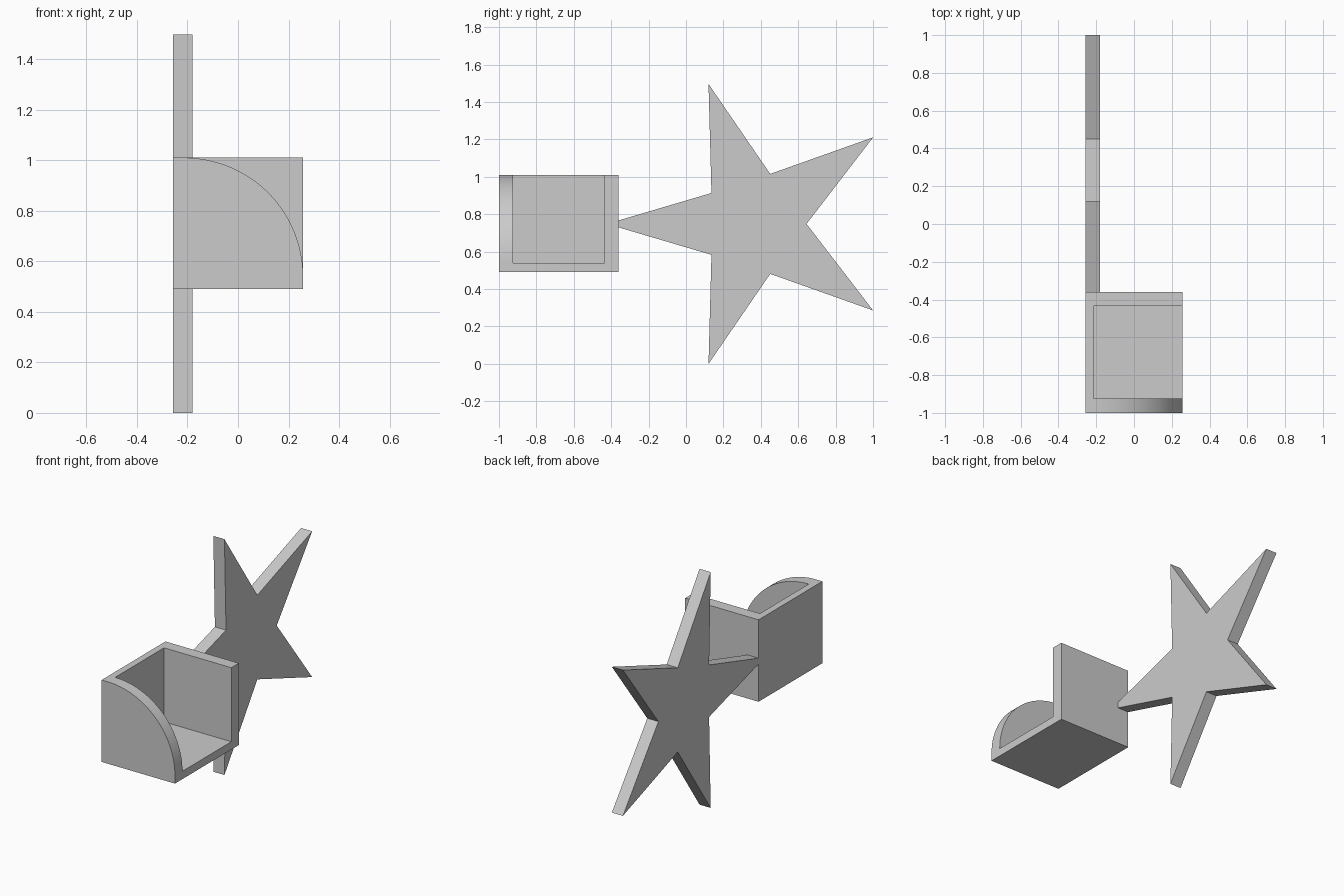
import bpy, bmesh
from math import sin, cos, pi

if "Cube" in bpy.data.objects:
    bpy.data.objects.remove(bpy.data.objects["Cube"])


def prism(name, points, direction):
    """Extrude a closed planar polygon along a direction."""
    bm = bmesh.new()
    face = bm.faces.new([bm.verts.new(p) for p in points])
    ext = bmesh.ops.extrude_face_region(bm, geom=[face])
    bmesh.ops.translate(bm, vec=direction,
                        verts=[g for g in ext["geom"] if isinstance(g, bmesh.types.BMVert)])
    bmesh.ops.recalc_face_normals(bm, faces=bm.faces)
    mesh = bpy.data.meshes.new(name)
    bm.to_mesh(mesh)
    bm.free()
    obj = bpy.data.objects.new(name, mesh)
    bpy.context.collection.objects.link(obj)
    return obj


def box(name, x0, x1, y0, y1, z0, z1):
    return prism(name, [(x0, y0, z0), (x1, y0, z0), (x1, y0, z1), (x0, y0, z1)],
                 (0, y1 - y0, 0))


def cut(target, cutter):
    mod = target.modifiers.new("cut", 'BOOLEAN')
    mod.operation, mod.solver, mod.object = 'DIFFERENCE', 'EXACT', cutter
    bpy.context.view_layer.objects.active = target
    bpy.ops.object.modifier_apply(modifier=mod.name)
    bpy.data.objects.remove(cutter)


X0, X1 = -0.2575, 0.2575        # holder sides
Y0, Y1 = -1.0, -0.36            # holder front and back
Z0, Z1 = 0.49, 1.01             # holder bottom and top
WALL, SIDE, FLOOR = 0.075, 0.043, 0.05

# Open holder: block hollowed out from the top and the right
holder = box("holder", X0, X1, Y0, Y1, Z0, Z1)
xi, zi = X0 + SIDE, Z0 + FLOOR
cut(holder, box("cavity_cutter", xi, X1 + 0.1, Y0 + WALL, Y1 - WALL, zi, Z1 + 0.1))

# Quarter-round front wall
N = 40
arc = [(xi + (X1 - xi) * cos(pi / 2 * i / N), Y0 - 0.1, zi + (Z1 - zi) * sin(pi / 2 * i / N))
       for i in range(N + 1)]
corner = [(xi, Y0 - 0.1, Z1 + 0.1), (X1 + 0.1, Y0 - 0.1, Z1 + 0.1), (X1 + 0.1, Y0 - 0.1, zi)]
cut(holder, prism("corner_cutter", arc + corner, (0, 0.3, 0)))

bpy.ops.object.select_all(action='DESELECT')
holder.select_set(True)
bpy.context.view_layer.objects.active = holder
bpy.ops.object.shade_smooth_by_angle(angle=pi / 6)

# Five-pointed star, its long point cut off flush with the holder
CY, CZ, R, r = 0.3635, 0.748, 0.787, 0.281
star_points = []
for i in range(10):
    a = pi * i / 5
    rad = R if i % 2 else r
    y, z = CY + rad * cos(a), CZ + rad * sin(a)
    if i == 5:
        half = r * sin(pi / 5) * (Y1 - y) / (CY - r * cos(pi / 5) - y)
        star_points += [(X0, Y1, CZ + half), (X0, Y1, CZ - half)]
    else:
        star_points.append((X0, y, z))
prism("star", star_points, (0.078, 0, 0))
